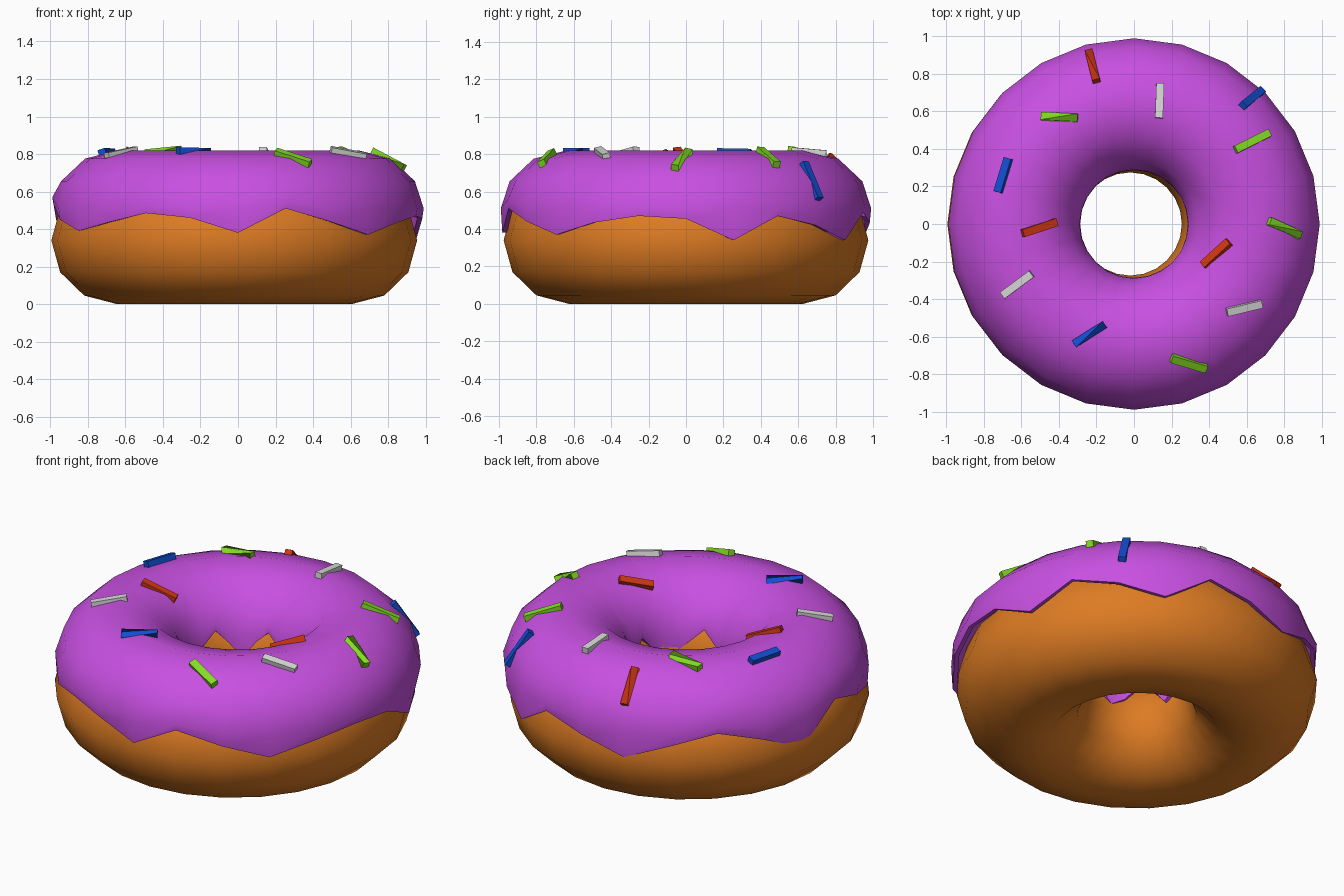
import bpy, bmesh, math
from mathutils import Vector

if "Cube" in bpy.data.objects:
    bpy.data.objects.remove(bpy.data.objects["Cube"])

SEG = 24  # segments around the ring


def material(name, rgb):
    m = bpy.data.materials.new(name)
    m.diffuse_color = (*rgb, 1)
    m.use_nodes = True
    m.node_tree.nodes["Principled BSDF"].inputs["Base Color"].default_value = m.diffuse_color
    return m


DOUGH = material("dough orange", (0.73, 0.20, 0.017))
ICING = material("icing purple", (0.58, 0.08, 0.76))
COLOURS = {
    "red": material("sprinkle red", (0.64, 0.038, 0.007)),
    "blue": material("sprinkle blue", (0.006, 0.075, 0.64)),
    "green": material("sprinkle green", (0.23, 0.72, 0.017)),
    "white": material("sprinkle white", (0.70, 0.70, 0.70)),
}


def make_object(name, verts, faces, mat):
    mesh = bpy.data.meshes.new(name)
    mesh.from_pydata(verts, [], faces)
    bm = bmesh.new()
    bm.from_mesh(mesh)
    bmesh.ops.recalc_face_normals(bm, faces=bm.faces)
    bm.to_mesh(mesh)
    bm.free()
    mesh.materials.append(mat)
    ob = bpy.data.objects.new(name, mesh)
    bpy.context.collection.objects.link(ob)
    return ob


def revolve(name, profile, closed, mat):
    """profile(i) gives the (r, z) cross-section at segment i."""
    verts, faces = [], []
    n = len(profile(0))
    for i in range(SEG):
        a = math.tau * i / SEG
        verts += [(r * math.cos(a), r * math.sin(a), z) for r, z in profile(i)]
        j = (i + 1) % SEG
        for k in range(n if closed else n - 1):
            l = (k + 1) % n
            faces.append((i * n + k, j * n + k, j * n + l, i * n + l))
    return make_object(name, verts, faces, mat)


def smooth(ob, angle):
    bpy.ops.object.select_all(action='DESELECT')
    ob.select_set(True)
    bpy.context.view_layer.objects.active = ob
    bpy.ops.object.shade_smooth_by_angle(angle=math.radians(angle))


# Dough ring, slightly off centre
dough = revolve("dough", lambda i: [
    (0.625 + 0.35 * math.cos(math.tau * k / 12), 0.34 + 0.34 * math.sin(math.tau * k / 12))
    for k in range(12)], True, DOUGH)
dough.location.x = -0.02
smooth(dough, 60)

# Icing: upper half ring with uneven dripping outer and inner edges
OUTER = [.455, .34, .47, .42, .34, .49, .43, .35, .44, .51, .44, .33,
         .53, .45, .39, .435, .485, .46, .38, .51, .44, .37, .435, .47]
INNER = [.55, .48, .42, .50, .42, .48, .55, .48, .38, .47, .55, .48,
         .45, .38, .47, .50, .42, .38, .46, .55, .48, .42, .38, .47]
R, A, Z, B = 0.64, 0.35, 0.49, 0.33


def icing_profile(i):
    arc = [(R + A * math.cos(math.pi * k / 6), Z + B * math.sin(math.pi * k / 6))
           for k in range(1, 6)]
    return ([(0.982, OUTER[i]), (0.99, max(0.51, OUTER[i] + 0.04))] + arc +
            [(0.29, max(0.51, INNER[i] + 0.04)), (0.287, INNER[i])])


icing = revolve("icing", icing_profile, False, ICING)
solid = icing.modifiers.new("thickness", 'SOLIDIFY')
solid.thickness = 0.025
solid.offset = -1
bpy.context.view_layer.objects.active = icing
bpy.ops.object.modifier_apply(modifier="thickness")
smooth(icing, 50)


# Sprinkles: small bars lying on the icing, some twisted
def on_icing(x, y):
    t = (math.hypot(x, y) - R) / A
    return Vector((x, y, Z + B * math.sqrt(max(0.04, 1 - t * t)) + 0.004))


def sprinkle(index, colour, x1, y1, x2, y2, twist):
    p, q = on_icing(x1, y1), on_icing(x2, y2)
    along = (q - p).normalized()
    mid = (p + q) / 2
    ring = Vector((mid.x, mid.y, 0)).normalized() * R
    normal = mid - ring - Vector((0, 0, Z))
    side = along.cross(normal).normalized()
    up = side.cross(along)
    verts = []
    for end, turn in ((p, 0), (q, twist)):
        for k in range(4):
            s, u = ((-1, -1), (1, -1), (1, 1), (-1, 1))[(k + turn) % 4]
            verts.append(end + side * 0.021 * s + up * 0.018 * u)
    faces = [(0, 1, 2, 3), (7, 6, 5, 4)] + [
        (k, (k + 1) % 4, 4 + (k + 1) % 4, 4 + k) for k in range(4)]
    make_object(f"sprinkle_{colour}_{index}", verts, faces, COLOURS[colour])


SPRINKLES = [
    ("red", -.24, .92, -.20, .76, 1), ("white", .14, .75, .133, .565, 0),
    ("blue", .68, .71, .58, .63, 0), ("green", -.495, .575, -.30, .565, 1),
    ("green", .72, .485, .54, .395, 0), ("blue", -.67, .35, -.725, .17, 0),
    ("red", -.415, .01, -.595, -.05, 0), ("green", .72, .015, .885, -.06, 1),
    ("red", .507, -.095, .37, -.22, 0), ("white", .68, -.425, .495, -.47, 0),
    ("white", -.545, -.265, -.70, -.38, 0), ("blue", -.155, -.535, -.32, -.64, 1),
    ("green", .20, -.715, .385, -.77, 0),
]
for n, s in enumerate(SPRINKLES, 1):
    sprinkle(n, *s)
